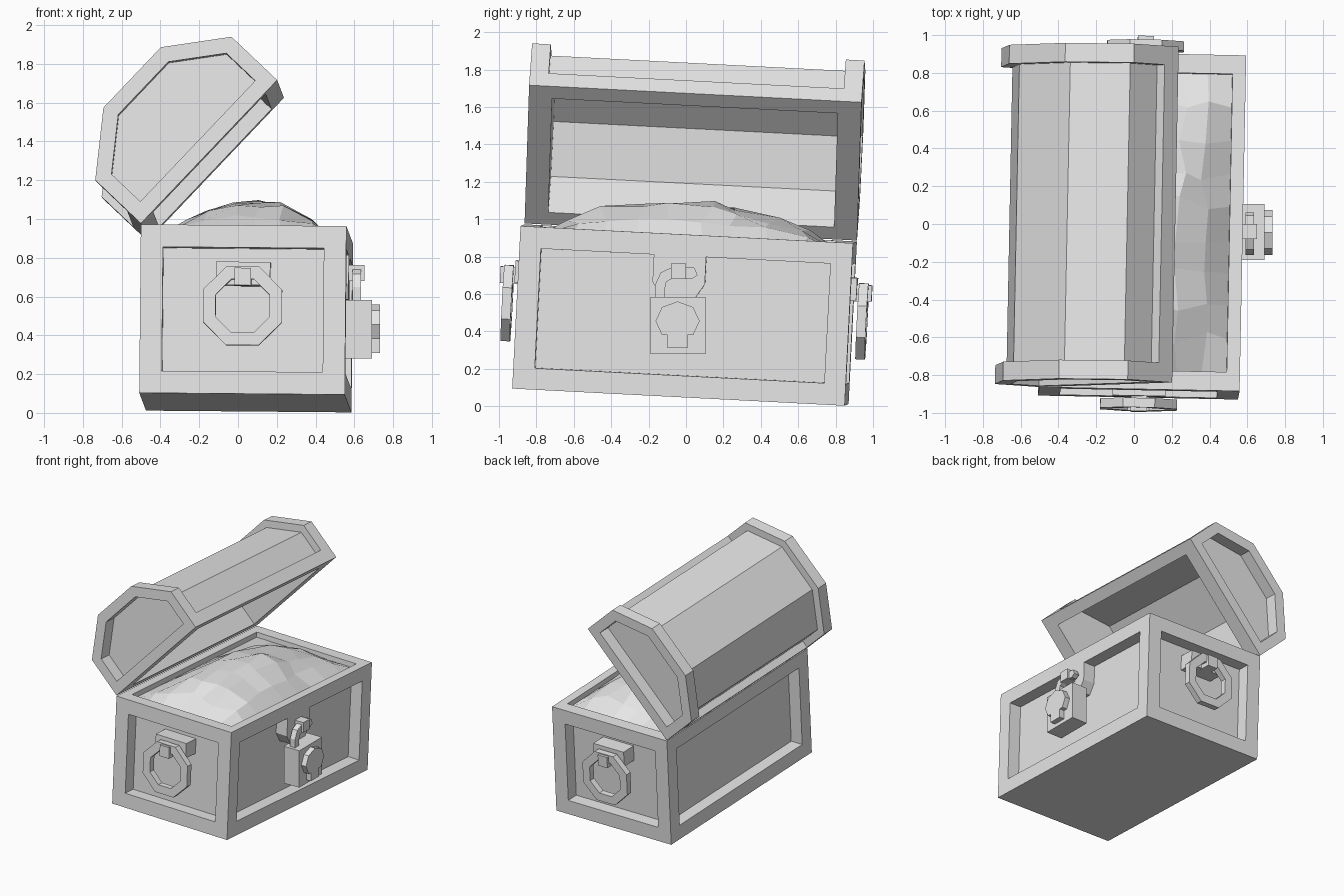
import bpy, bmesh, math, random
from mathutils import Matrix, Vector

cube = bpy.data.objects.get("Cube")
if cube:
    bpy.data.objects.remove(cube, do_unlink=True)

grey = bpy.data.materials.new("light grey")
grey.use_nodes = True
grey.diffuse_color = (0.8, 0.8, 0.8, 1)
grey.node_tree.nodes["Principled BSDF"].inputs["Base Color"].default_value = (0.8, 0.8, 0.8, 1)

# The chest rests slightly tilted
R = math.radians
TILT = (Matrix.Translation((0.038, -0.03, 0.053)) @ Matrix.Rotation(R(-1.15), 4, 'Z')
        @ Matrix.Rotation(R(0.5), 4, 'Y') @ Matrix.Rotation(R(-2.95), 4, 'X'))
LID = TILT @ Matrix.Translation((-0.53, 0, 0.875)) @ Matrix.Rotation(R(-47), 4, 'Y')
WORLD = Matrix.Identity(4)


def finish(name, bm, matrix=TILT):
    mesh = bpy.data.meshes.new(name)
    bm.normal_update()
    bm.to_mesh(mesh)
    bm.free()
    mesh.materials.append(grey)
    ob = bpy.data.objects.new(name, mesh)
    bpy.context.collection.objects.link(ob)
    ob.matrix_world = matrix
    return ob


def prism(profile, t0, t1, axis='y'):
    """Extrude a 2D profile (sideways, up) along x or y."""
    bm = bmesh.new()
    rings = [[bm.verts.new((a, t, b) if axis == 'y' else (t, a, b)) for a, b in profile]
             for t in (t0, t1)]
    n = len(profile)
    bm.faces.new(rings[0])
    bm.faces.new(rings[1][::-1])
    for i in range(n):
        j = (i + 1) % n
        bm.faces.new((rings[0][i], rings[1][i], rings[1][j], rings[0][j]))
    bmesh.ops.recalc_face_normals(bm, faces=bm.faces)
    bm.normal_update()
    return bm


def box(x0, x1, y0, y1, z0, z1):
    return prism([(x0, z0), (x1, z0), (x1, z1), (x0, z1)], y0, y1)


def facing(bm, rule):
    bm.normal_update()
    return [f for f in bm.faces if rule(f.normal)]


def inset(bm, faces, width, depth=0.0):
    bmesh.ops.inset_individual(bm, faces=faces, thickness=width, depth=depth, use_even_offset=True)
    bm.normal_update()


def recess(bm, faces, width, depth):
    """Flat frame around each face, then a straight-walled sunken panel."""
    inset(bm, faces, width)
    inset(bm, faces, 0.001, -depth)


# Chest body: framed side panels and a recessed top
bm = box(-0.53, 0.53, -0.89, 0.89, 0, 0.87)
top = facing(bm, lambda n: n.z > 0.9)
recess(bm, facing(bm, lambda n: abs(n.z) < 0.1), 0.115, 0.1)
inset(bm, top, 0.07)
for v in top[0].verts:
    v.co.y = math.copysign(0.79, v.co.y)
inset(bm, top, 0.001, -0.045)
finish("chest_body", bm)

# Lid: recessed barrel between end bands, recessed end panels, open underside
OUTER = [(0, 0), (0, 0.325), (0.30, 0.552), (0.73, 0.552), (1.02, 0.325), (1.02, 0)]
INNER = [(0.09, 0), (0.09, 0.28), (0.32, 0.465), (0.71, 0.465), (0.93, 0.28), (0.93, 0)]
bm = prism(OUTER, -0.89, 0.89)
ends = facing(bm, lambda n: abs(n.y) > 0.9)
under = facing(bm, lambda n: n.z < -0.9)
barrel = facing(bm, lambda n: abs(n.y) < 0.5 and n.z > -0.5)
for width, depth in ((0.1, 0), (0.001, -0.057)):
    bmesh.ops.inset_region(bm, faces=barrel, thickness=width, depth=depth,
                           use_boundary=True, use_even_offset=True)
    bm.normal_update()
recess(bm, ends, 0.08, 0.1)
inset(bm, under, 0.09)
for v in under[0].verts:
    v.co.y = math.copysign(0.765, v.co.y)
bmesh.ops.delete(bm, geom=under, context='FACES_ONLY')
finish("lid", bm, LID)

bm = prism(INNER, -0.765, 0.765)
bmesh.ops.delete(bm, geom=facing(bm, lambda n: n.z < -0.9), context='FACES_ONLY')
bmesh.ops.reverse_faces(bm, faces=bm.faces)
finish("lid_lining", bm, LID)

# Treasure heap: faceted dome filling the opening
random.seed(4)
bm = bmesh.new()
bmesh.ops.create_grid(bm, x_segments=7, y_segments=9, size=1)
for v in bm.verts:
    x, y = v.co.x, v.co.y
    z = 0.83 + 0.215 * (1 - x * x) * (1 + 0.2 * x) * (1 - abs(y) ** 2.3) * (1 - 0.1 * y)
    if max(abs(x), abs(y)) < 0.99:
        x += random.uniform(-0.06, 0.06)
        y += random.uniform(-0.06, 0.06)
        z += random.uniform(-0.018, 0.018)
    v.co = (x * 0.459, y * 0.789, z)
finish("treasure_heap", bm)

# Ring handles on both ends
for side, label in ((-1, "front"), (1, "back")):
    def span(a, b):
        return sorted((side * a, side * b))
    finish(label + "_handle_plate", box(-0.14, 0.14, *span(0.78, 0.915), 0.56, 0.68))
    finish(label + "_handle_clasp", box(-0.043, 0.043, *span(0.90, 0.995), 0.555, 0.645))
    bm = bmesh.new()
    section = [bm.verts.new(Matrix.Rotation(R(22.5), 3, 'Y') @ Vector((r, y, 0)))
               for r, y in ((0.15, -0.025), (0.22, -0.025), (0.22, 0.025), (0.15, 0.025))]
    edges = [bm.edges.new((section[i], section[(i + 1) % 4])) for i in range(4)]
    bmesh.ops.spin(bm, geom=edges, cent=(0, 0, 0), axis=(0, 1, 0), angle=math.tau, steps=8)
    bmesh.ops.remove_doubles(bm, verts=bm.verts, dist=1e-4)
    bmesh.ops.recalc_face_normals(bm, faces=bm.faces)
    finish(label + "_handle_ring", bm, TILT @ Matrix.Translation((0, side * 0.95, 0.45)))

# Hasp plate set into the long side panel, flush with the frame
finish("hasp_plate", prism([(-0.17, 0.755), (-0.17, 0.61), (-0.12, 0.53), (0.06, 0.53),
                            (0.11, 0.61), (0.11, 0.755)], 0.42, 0.53, 'x'))

# Padlock: body, keyhole boss, staple and open shackle
finish("padlock_body", box(0.55, 0.69, -0.19, 0.105, 0.28, 0.583), WORLD)
boss = [(-0.045 + 0.118 * math.cos(R(a)), 0.455 + 0.105 * math.sin(R(a)))
        for a in range(-45, 226, 45)]
boss += [(-0.098, 0.38), (-0.098, 0.31), (0.008, 0.31), (0.008, 0.38)]
finish("keyhole_boss", prism(boss, 0.685, 0.733, 'x'), WORLD)
finish("padlock_staple", box(0.53, 0.652, -0.08, 0.0, 0.68, 0.762), WORLD)
outline = [(-0.165, 0.57), (-0.165, 0.65), (-0.135, 0.715), (-0.07, 0.745), (0.045, 0.74),
           (0.062, 0.70), (0.03, 0.68), (-0.06, 0.69), (-0.105, 0.665), (-0.115, 0.62),
           (-0.115, 0.57)]
finish("padlock_shackle", prism(outline, 0.59, 0.635, 'x'), WORLD)
